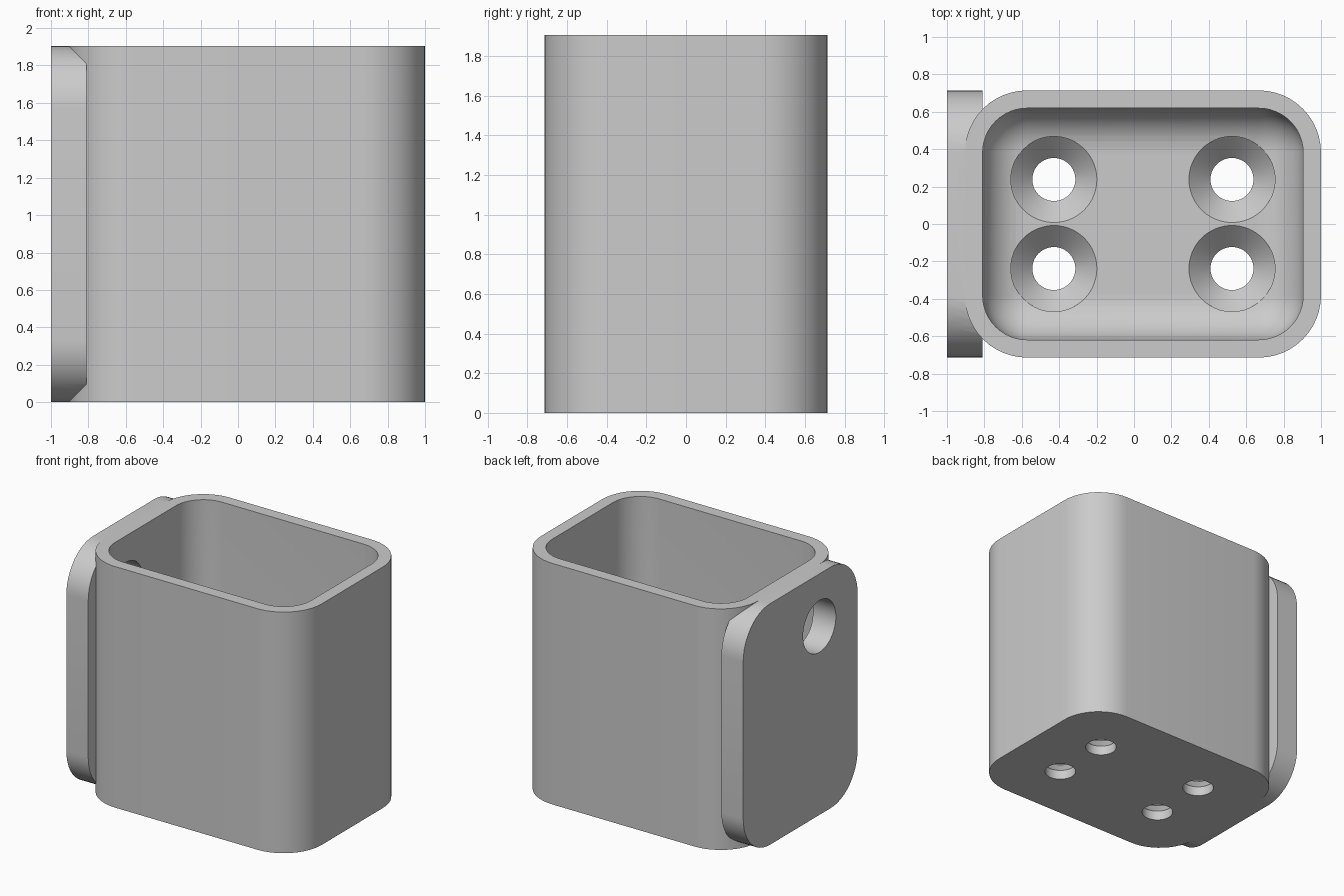
import bpy, bmesh, math
from mathutils import Matrix, Vector

cube = bpy.data.objects.get("Cube")
if cube:
    bpy.data.objects.remove(cube, do_unlink=True)

MM = 1 / 21            # design unit
HEIGHT = 40 * MM
DEPTH = 15 * MM        # half depth
LEFT_WALL, RIGHT_WALL = 1.0, -19 * MM
WALL, FLOOR = 2 * MM, 4 * MM
OUTER_R, INNER_R = 7 * MM, 5 * MM

grey = bpy.data.materials.new("light grey plastic")
grey.use_nodes = True
grey.diffuse_color = (0.6, 0.6, 0.6, 1)
grey.node_tree.nodes["Principled BSDF"].inputs["Base Color"].default_value = (0.6, 0.6, 0.6, 1)


def finish(name, bm):
    bmesh.ops.recalc_face_normals(bm, faces=bm.faces)
    mesh = bpy.data.meshes.new(name)
    bm.to_mesh(mesh)
    bm.free()
    mesh.materials.append(grey)
    obj = bpy.data.objects.new(name, mesh)
    bpy.context.collection.objects.link(obj)
    return obj


def rounded_box(name, low, high, radius, axis, round_bottom=False):
    """Box with the edges along one axis rounded, and optionally its bottom edges."""
    low, high = Vector(low), Vector(high)
    bm = bmesh.new()
    bmesh.ops.create_cube(bm, size=1)
    for v in bm.verts:
        v.co = Vector((low[i] + (v.co[i] + 0.5) * (high[i] - low[i]) for i in range(3)))

    def chosen(e):
        a, b = (v.co for v in e.verts)
        along = abs((b - a).normalized()[axis]) > 0.9
        bottom = max(a.z, b.z) < low.z + 0.001
        return along or (round_bottom and bottom)

    bmesh.ops.bevel(bm, geom=[e for e in bm.edges if chosen(e)], offset=radius,
                    offset_type='OFFSET', segments=12, profile=0.5, affect='EDGES')
    return finish(name, bm)


def lathe(name, profile, matrix, steps=64):
    """Closed solid turned from (radius, height) points."""
    bm = bmesh.new()
    rings = []
    for r, h in profile:
        rings.append([bm.verts.new(matrix @ Vector((r * math.cos(t), r * math.sin(t), h)))
                      for t in (2 * math.pi * i / steps for i in range(steps))])
    for a, b in zip(rings, rings[1:]):
        for i in range(steps):
            j = (i + 1) % steps
            bm.faces.new((a[i], a[j], b[j], b[i]))
    bm.faces.new(rings[0])
    bm.faces.new(rings[-1])
    return finish(name, bm)


def combine(target, other, operation):
    mod = target.modifiers.new(operation.lower(), 'BOOLEAN')
    mod.operation, mod.solver, mod.object = operation, 'EXACT', other
    bpy.context.view_layer.objects.active = target
    bpy.ops.object.modifier_apply(modifier=mod.name)
    bpy.data.objects.remove(other, do_unlink=True)


# Cup body and rounded mounting plate on its right side
holder = rounded_box("wall_mounted_cup", (RIGHT_WALL, -DEPTH, 0),
                     (LEFT_WALL, DEPTH, HEIGHT), OUTER_R, 2)
plate = rounded_box("mounting_plate", (-1, -DEPTH, 0),
                    (RIGHT_WALL + WALL, DEPTH, HEIGHT), OUTER_R, 0)
combine(holder, plate, 'UNION')

# Cavity with filleted floor
cavity = rounded_box("cavity_cutter", (RIGHT_WALL + WALL, -DEPTH + WALL, FLOOR),
                     (LEFT_WALL - WALL, DEPTH - WALL, HEIGHT + 0.5), INNER_R, 2, True)
combine(holder, cavity, 'DIFFERENCE')

# Countersunk drain holes in the floor
HOLE, SINK = 0.115, 0.23
for sx in (-1, 1):
    for sy in (-1, 1):
        at = Matrix.Translation((MM + sx * 10 * MM, sy * 5 * MM, 0))
        drill = lathe("drain_cutter", [(HOLE, -0.1), (HOLE, FLOOR - (SINK - HOLE)),
                                       (SINK, FLOOR), (SINK, 0.6)], at)
        combine(holder, drill, 'DIFFERENCE')

# Round hole through the mounting plate
at = Matrix.Translation((-1, -5 * MM, 1.49)) @ Matrix.Rotation(math.pi / 2, 4, 'Y')
combine(holder, lathe("plate_hole_cutter", [(0.205, -0.1), (0.205, 0.4)], at), 'DIFFERENCE')

bpy.ops.object.select_all(action='DESELECT')
holder.select_set(True)
bpy.context.view_layer.objects.active = holder
bpy.ops.object.shade_smooth_by_angle(angle=math.radians(25))
